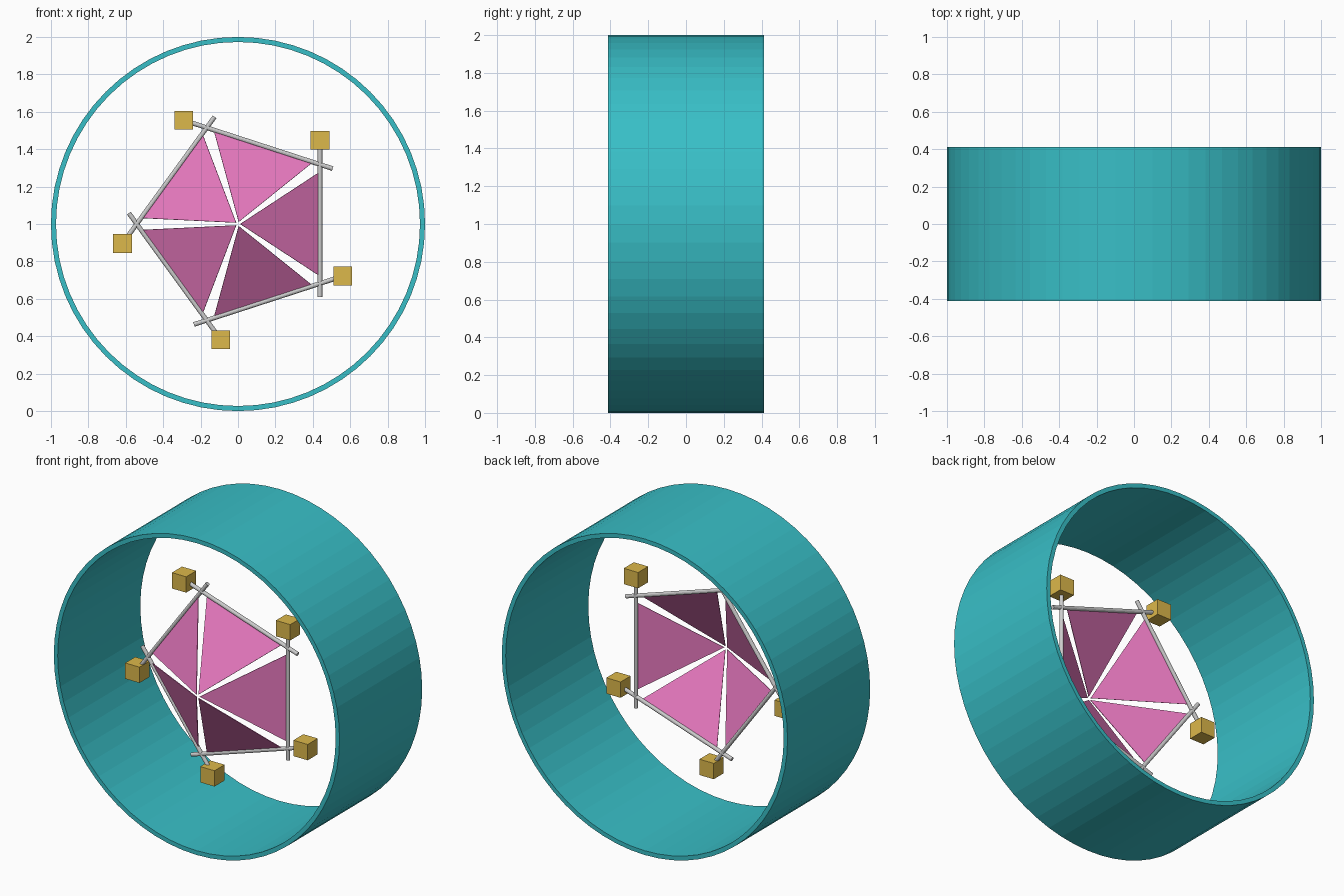
import bpy, bmesh
from math import pi, radians, cos, sin
from mathutils import Matrix, Vector

if "Cube" in bpy.data.objects:
    bpy.data.objects.remove(bpy.data.objects["Cube"])

PLANE_Y = -0.125   # plane of the rod frame
APEX_Y = -0.40     # tip of the five-sided canopy


def material(name, rgb):
    m = bpy.data.materials.new(name)
    m.diffuse_color = (*rgb, 1)
    m.use_nodes = True
    m.node_tree.nodes["Principled BSDF"].inputs["Base Color"].default_value = m.diffuse_color
    return m


teal = material("teal", (0.04, 0.52, 0.57))
pink = material("pink", (0.80, 0.19, 0.52))
gold = material("gold", (0.72, 0.48, 0.07))


def add_object(name, bm, mat=None):
    me = bpy.data.meshes.new(name)
    bm.to_mesh(me)
    bm.free()
    ob = bpy.data.objects.new(name, me)
    bpy.context.collection.objects.link(ob)
    if mat:
        me.materials.append(mat)
    return ob


def spin(k):
    """Turn k fifths about the y axis through the ring centre."""
    return Matrix.Translation((0, 0, 1)) @ Matrix.Rotation(-k * 2 * pi / 5, 4, 'Y')


# outer ring: rectangular wall section spun about y
bm = bmesh.new()
N = 64
section = [(1.0, -0.413), (1.0, 0.413), (0.973, 0.413), (0.973, -0.413)]
loops = [[bm.verts.new((r * cos(2 * pi * i / N), y, 1 + r * sin(2 * pi * i / N)))
          for r, y in section] for i in range(N)]
for i in range(N):
    a, b = loops[i], loops[(i + 1) % N]
    for j in range(4):
        bm.faces.new((a[j], a[(j + 1) % 4], b[(j + 1) % 4], b[j]))
bmesh.ops.recalc_face_normals(bm, faces=bm.faces)
add_object("outer_ring", bm, teal)

for k in range(5):
    # canopy panel: thin triangle leaning toward the front tip
    bm = bmesh.new()
    pts = [(0.012, APEX_Y, 0), (0.435, PLANE_Y, -0.277), (0.435, PLANE_Y, 0.277)]
    off = Vector((0.545, -0.838, 0)) * 0.002
    front = [bm.verts.new(Vector(p) + off) for p in pts]
    back = [bm.verts.new(Vector(p) - off) for p in pts]
    bm.faces.new(front)
    bm.faces.new(back[::-1])
    for i in range(3):
        j = (i + 1) % 3
        bm.faces.new((front[j], front[i], back[i], back[j]))
    bmesh.ops.recalc_face_normals(bm, faces=bm.faces)
    bm.transform(spin(k))
    add_object(f"canopy_panel_{k + 1}", bm, pink)

    # frame rod overshooting both pentagon corners
    bm = bmesh.new()
    bmesh.ops.create_cone(bm, cap_ends=True, segments=12, radius1=0.0125,
                          radius2=0.0125, depth=0.81,
                          matrix=Matrix.Translation((0.438, PLANE_Y, 0.015)))
    bm.transform(spin(k))
    rod = add_object(f"frame_rod_{k + 1}", bm)

    # upright block on the long end of the rod
    bm = bmesh.new()
    bmesh.ops.create_cube(bm, size=0.1, matrix=Matrix.Translation(
        spin(k) @ Vector((0.438, PLANE_Y, 0.447))))
    add_object(f"end_block_{k + 1}", bm, gold)
